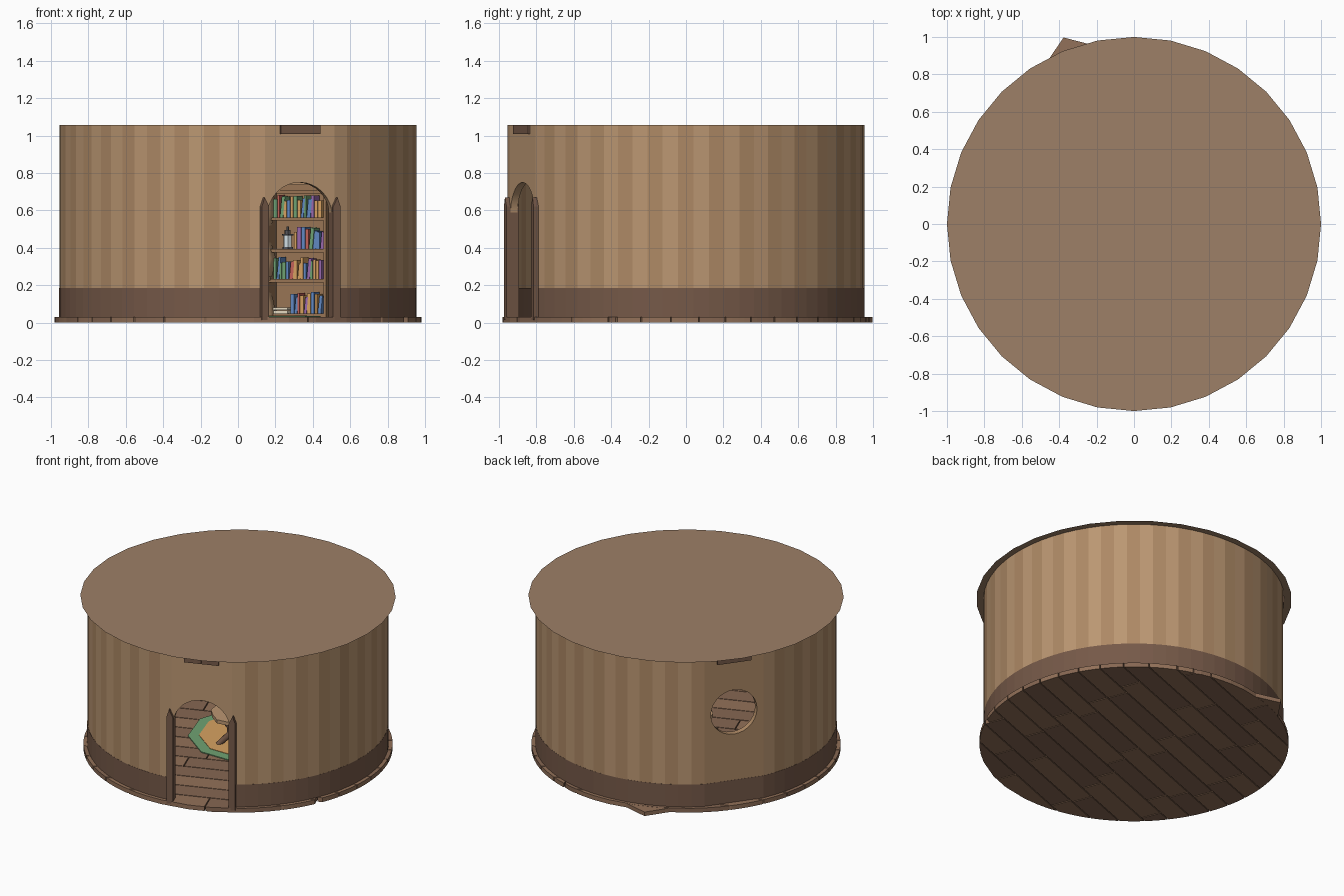
import bpy, bmesh, math, random
from math import sin, cos, radians, pi
from mathutils import Matrix, Vector

if "Cube" in bpy.data.objects:
    bpy.data.objects.remove(bpy.data.objects["Cube"])
random.seed(4)
DOOR, WINDOW = -69.3, 144.0
R, T, ZTOP = 0.955, 0.04, 1.058
COL = dict(wood_a=(.50, .31, .17), wood_b=(.42, .25, .13), dark=(.18, .10, .065), plank_a=(.29, .165, .10),
           plank_b=(.24, .135, .085), roof=(.34, .215, .135), shelf=(.32, .18, .09), green=(.16, .36, .17),
           orange=(.68, .36, .12), red=(.55, .12, .10), blue=(.12, .25, .55), purple=(.32, .14, .42),
           cream=(.80, .72, .55), metal=(.10, .10, .11), glass=(.65, .75, .80))
MAT = {}
for k, c in COL.items():
    MAT[k] = bpy.data.materials.new(k)
    MAT[k].diffuse_color = (*[v ** 1.0 for v in c], 1)


def finish(bm, name, *mats):
    bmesh.ops.recalc_face_normals(bm, faces=bm.faces)
    me = bpy.data.meshes.new(name)
    bm.to_mesh(me)
    bm.free()
    for m in mats:
        me.materials.append(MAT[m])
    ob = bpy.data.objects.new(name, me)
    bpy.context.collection.objects.link(ob)
    return ob


def prism(bm, pts, z0, z1, M=Matrix(), mi=0):
    lo = [bm.verts.new(M @ Vector((x, y, z0))) for x, y in pts]
    hi = [bm.verts.new(M @ Vector((x, y, z1))) for x, y in pts]
    n = len(pts)
    fs = [bm.faces.new(lo[::-1]), bm.faces.new(hi)]
    fs += [bm.faces.new((lo[i], lo[(i + 1) % n], hi[(i + 1) % n], hi[i])) for i in range(n)]
    for f in fs:
        f.material_index = mi


def box(bm, x0, x1, y0, y1, z0, z1, M=Matrix(), mi=0):
    prism(bm, [(x0, y0), (x1, y0), (x1, y1), (x0, y1)], z0, z1, M, mi)


def ring(n, r, cx=0, cy=0):
    return [(cx + r * cos(2 * pi * i / n), cy + r * sin(2 * pi * i / n)) for i in range(n)]


def face_frame(az, d):
    # x along the wall, y up, z outward
    a = radians(az)
    return Matrix(((-sin(a), 0, cos(a), d * cos(a)), (cos(a), 0, sin(a), d * sin(a)), (0, 1, 0, 0), (0, 0, 0, 1)))


def flat_panel(name, az, loops, mat):
    cu = bpy.data.curves.new(name, 'CURVE')
    cu.dimensions, cu.fill_mode, cu.extrude = '2D', 'BOTH', T / 2
    for pts in loops:
        s = cu.splines.new('POLY')
        s.points.add(len(pts) - 1)
        for p, q in zip(s.points, pts):
            p.co = (*q, 0, 1)
        s.use_cyclic_u = True
    cu.materials.append(MAT[mat])
    ob = bpy.data.objects.new(name, cu)
    ob.matrix_world = face_frame(az, R * cos(radians(12)) - T / 2)
    bpy.context.collection.objects.link(ob)


def tube(name, pts, mat, rad=1.0):
    cu = bpy.data.curves.new(name, 'CURVE')
    cu.dimensions, cu.bevel_depth, cu.bevel_resolution, cu.use_fill_caps = '3D', rad, 2, True
    s = cu.splines.new('POLY')
    s.points.add(len(pts) - 1)
    for p, (x, y, z, r) in zip(s.points, pts):
        p.co, p.radius = (x, y, z, 1), r
    cu.materials.append(MAT[mat])
    bpy.context.collection.objects.link(bpy.data.objects.new(name, cu))


# wall planks and dark skirting, leaving wide flat bays at door and window
win = WINDOW - DOOR
a1 = [12 + (win - 24) * i / 38 for i in range(39)]
a2 = [win + 12 + (336 - win) * i / 25 for i in range(26)]
a2 = [win + 12 + (348 - win - 12) * i / 25 for i in range(26)]


def arc_seg(b0, b1, ro, ri):
    p = [radians(DOOR + b) for b in (b0, b1)]
    return [(ro * cos(p[0]), ro * sin(p[0])), (ro * cos(p[1]), ro * sin(p[1])),
            (ri * cos(p[1]), ri * sin(p[1])), (ri * cos(p[0]), ri * sin(p[0]))]


bm = bmesh.new()
for seq in (a1, a2):
    for i in range(len(seq) - 1):
        prism(bm, arc_seg(seq[i], seq[i + 1], R, R - T), 0.03, ZTOP, mi=i % 2)
finish(bm, 'wall_planks', 'wood_a', 'wood_b')
bm = bmesh.new()
seq = a1 + a2
for b0, b1 in zip(seq, seq[1:]):
    prism(bm, arc_seg(b0, b1, R + .001, R - T - .012), 0.03, 0.185)
finish(bm, 'skirting', 'dark')

# door bay with arched opening, window bay with round opening
w = R * sin(radians(12))
arch = [(.185 * cos(t), .57 + .18 * sin(t)) for t in [pi * i / 16 for i in range(17)]]
flat_panel('door_bay', DOOR, [[(-w, .03), (-w, ZTOP), (w, ZTOP), (w, .03), (.185, .03)] + arch + [(-.185, .03)]], 'wood_a')
flat_panel('window_bay', WINDOW, [[(-w, .03), (w, .03), (w, ZTOP), (-w, ZTOP)], ring(28, .155, 0, .66)], 'wood_b')

# door posts with pointed tops
bm = bmesh.new()
M = face_frame(DOOR, R * cos(radians(12)))
for s in (-1, 1):
    prism(bm, [(s * x, z) for x, z in ((.183, .015), (.225, .015), (.225, .62), (.208, .67), (.183, .62))], -.05, .022, M)
finish(bm, 'door_posts', 'dark')

# blocks under the roof above door and window
bm = bmesh.new()
for az in (DOOR, WINDOW):
    M = face_frame(az, R * cos(radians(12)))
    for s in (-1, 1):
        x = sorted((s * .001, s * .113))
        box(bm, *x, 1.01, 1.057, -.06, .012, M)
finish(bm, 'roof_blocks', 'dark')

# thin roof disc
bm = bmesh.new()
bm.faces.new([bm.verts.new((x, y, ZTOP + .001)) for x, y in ring(32, 1.0)])
finish(bm, 'roof', 'roof')

# staggered floor planks clipped to a circle, plus one overhanging end
FR, rows = 0.98, 14
Mf = Matrix.Rotation(radians(DOOR + 90), 4, 'Z')
bm = bmesh.new()
step = 2 * FR / rows
for j in range(rows):
    y0, y1 = -FR + j * step + .003, -FR + (j + 1) * step - .003
    ys = [y0 + (y1 - y0) * k / 4 for k in range(5)]
    half = [math.sqrt(FR * FR - y * y) for y in ys]
    x, k = -1.0 - random.random() * .5, j
    while x < 1:
        xa, xb = x + .003, x + random.uniform(.5, .8)
        x = xb
        ok = [(y, max(xa, -h), min(xb - .003, h)) for y, h in zip(ys, half)]
        ok = [o for o in ok if o[2] - o[1] > .004]
        k += 1
        if len(ok) > 1:
            prism(bm, [(r, y) for y, l, r in ok] + [(l, y) for y, l, r in ok[::-1]], 0, .03, Mf, k % 2)
prism(bm, [(-.15, .96), (.15, .96), (0, 1.066)], .001, .029, Mf)
finish(bm, 'floor_planks', 'plank_a', 'plank_b')

# rug
bm = bmesh.new()
prism(bm, ring(10, .42, .02, .15), .03, .036)
finish(bm, 'rug_border', 'green')
bm = bmesh.new()
prism(bm, ring(10, .35, .02, .15), .03, .039)
finish(bm, 'rug', 'orange')

# slab table on branch legs
bm = bmesh.new()
prism(bm, [(x * k, y * k) for (x, y), k in zip(ring(14, .175), [1, .95, 1.03, .97] * 4)], .225, .25)
finish(bm, 'table_top', 'wood_a')
for i in range(4):
    a = pi / 4 + i * pi / 2
    c, s = cos(a), sin(a)
    tube('table_leg', [(c * .13, s * .13, .03, .018), (c * .05, s * .05, .1, .024),
                       (c * .05, s * .05, .15, .022), (c * .12, s * .12, .23, .012)], 'dark')

# gnarled trunk against the back wall
tube('trunk', [(.10 + .008 * sin(i * 1.9), .79, .03 + i * .0785, .085 + .012 * cos(i * 1.7) + (.01 if i == 0 else 0))
               for i in range(14)], 'wood_a')

# bookcase facing the middle of the room
A = radians(66)
Mb = Matrix.Translation((cos(A) * .82, sin(A) * .82, 0)) @ Matrix.Rotation(A - pi / 2, 4, 'Z')
W = .175
shelves = [.03, .215, .375, .545, .69]
bm = bmesh.new()
for s in (-1, 1):
    box(bm, *sorted((s * W, s * (W - .016))), -.055, .055, .03, .72, Mb)
box(bm, -W, W, .045, .055, .03, .74, Mb)
for z in shelves:
    box(bm, -W, W, -.055, .05, z, z + .018, Mb)
finish(bm, 'bookcase', 'shelf')

# books in rows
cols = ['blue', 'orange', 'green', 'red', 'purple', 'cream']
bm = bmesh.new()
for z, start in zip(shelves[:4], (-.04, -.14, -.02, -.14)):
    x = start
    while x < W - .035:
        t, h = random.uniform(.012, .022), random.uniform(.085, .12)
        lean = Matrix.Translation((x, 0, z + .018)) @ Matrix.Rotation(random.choice([0, 0, 0, .1]), 4, 'Y')
        box(bm, 0, t, -.04, .03, 0, h, Mb @ lean, random.choice([0, 0, 1, 1, 2, 3, 4]))
        x += t + .003
for k in range(2):
    box(bm, -.14, -.055, -.045, .03, .05 + k * .017, .065 + k * .017, Mb, 5)
finish(bm, 'books', *cols)

# lantern on the third shelf
bm = bmesh.new()
for r, z0, z1, mi in ((.03, .394, .405, 0), (.023, .405, .465, 1), (.033, .465, .475, 0), (.018, .475, .495, 0), (.007, .495, .515, 0)):
    prism(bm, ring(6, r, -.07, -.01), z0, z1, Mb, mi)
finish(bm, 'lantern', 'metal', 'glass')

for m in bpy.data.materials:
    if m.users and not m.is_grease_pencil:
        m.use_nodes = True
        m.node_tree.nodes["Principled BSDF"].inputs["Base Color"].default_value = m.diffuse_color
